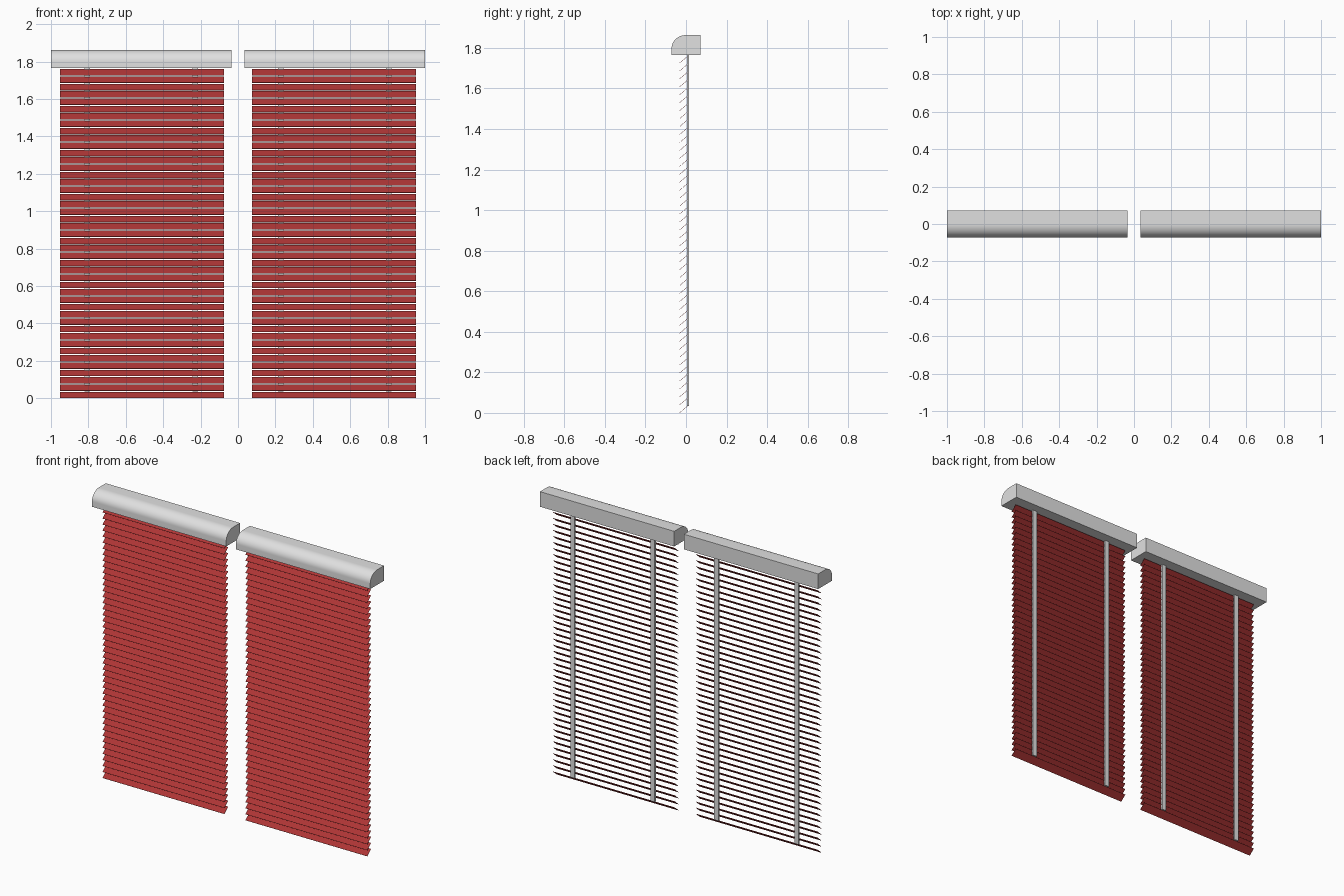
import bpy
import math
from mathutils import Vector

cube = bpy.data.objects.get("Cube")
if cube:
    bpy.data.objects.remove(cube, do_unlink=True)


def material(name, color):
    m = bpy.data.materials.new(name)
    m.use_nodes = True
    m.diffuse_color = (*color, 1)
    m.node_tree.nodes["Principled BSDF"].inputs["Base Color"].default_value = (*color, 1)
    return m


GRAY = material("light gray", (0.75, 0.75, 0.75))
RED = material("slat red", (0.42, 0.036, 0.036))


def extrude_profile(name, profile, x0, x1, mat):
    """Closed (y, z) outline extruded along x."""
    n = len(profile)
    verts = [(x, y, z) for x in (x0, x1) for y, z in profile]
    faces = [(i, (i + 1) % n, n + (i + 1) % n, n + i) for i in range(n)]
    faces += [tuple(reversed(range(n))), tuple(range(n, 2 * n))]
    mesh = bpy.data.meshes.new(name)
    mesh.from_pydata(verts, [], faces)
    mesh.materials.append(mat)
    obj = bpy.data.objects.new(name, mesh)
    bpy.context.collection.objects.link(obj)
    bpy.ops.object.select_all(action="DESELECT")
    obj.select_set(True)
    bpy.context.view_layer.objects.active = obj
    bpy.ops.object.mode_set(mode="EDIT")
    bpy.ops.mesh.select_all(action="SELECT")
    bpy.ops.mesh.normals_make_consistent(inside=False)
    bpy.ops.object.mode_set(mode="OBJECT")
    return obj


# Head rail outline: box with a rounded upper front corner
BOTTOM, TOP, HALF, RX, RZ = 1.765, 1.863, 0.071, 0.071, 0.064
rail = [(HALF, BOTTOM), (HALF, TOP)]
for i in range(17):
    a = math.pi / 2 * (1 + i / 16)
    rail.append((-HALF + RX + RX * math.cos(a), TOP - RZ + RZ * math.sin(a)))
rail.append((-HALF, BOTTOM))

# Slat outline: thin strip sloping up towards the back
COUNT, PITCH = 45, 0.0392
front, back = Vector((-0.031, 0.0)), Vector((0.008, 0.033))
thick = Vector((-0.001, 0.0012))
slat = [front, back, back + thick, front + thick]

# Ladder tape outline
tape = [(0.004, 0.035), (0.016, 0.035), (0.016, BOTTOM), (0.004, BOTTOM)]

for side, s in (("right", -1), ("left", 1)):
    obj = extrude_profile(side + "_head_rail", rail, s * 0.035, s * 1.0, GRAY)
    bpy.ops.object.shade_smooth_by_angle(angle=math.radians(30))

    slats = extrude_profile(side + "_slats", slat, s * 0.076, s * 0.951, RED)
    array = slats.modifiers.new("stack", "ARRAY")
    array.count = COUNT
    array.use_relative_offset = False
    array.use_constant_offset = True
    array.constant_offset_displace = (0, 0, PITCH)

    for place, x in (("inner", 0.229), ("outer", 0.805)):
        extrude_profile(f"{side}_{place}_tape", tape, s * x - 0.015, s * x + 0.015, GRAY)
